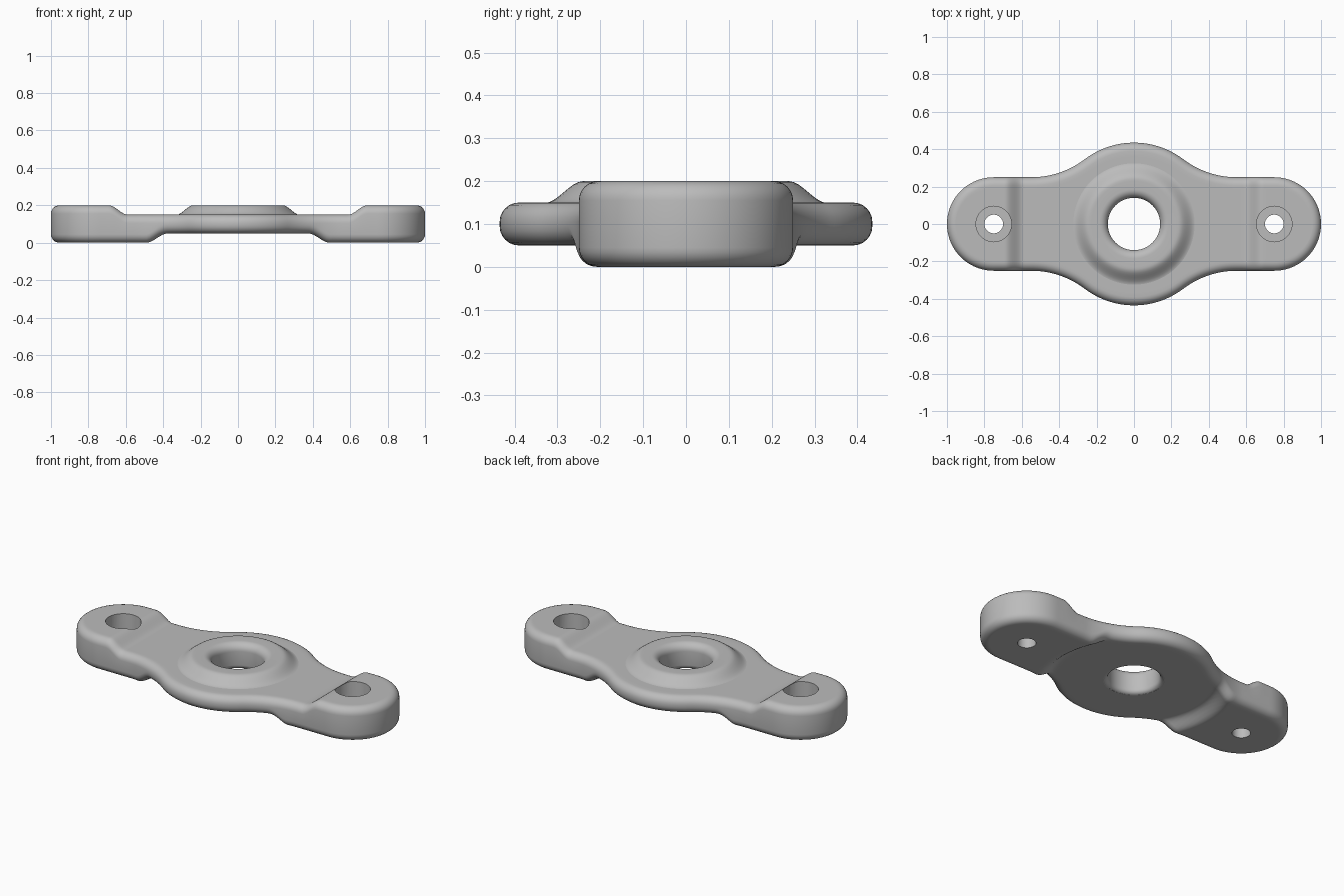
import bpy, bmesh
from math import sin, cos, pi, hypot, atan2, radians

if "Cube" in bpy.data.objects:
    bpy.data.objects.remove(bpy.data.objects["Cube"], do_unlink=True)

EDGE = 0.045          # rounding of the outer edges
END_X, END_R = 0.75, 0.25
HUB_R = 0.435
FIL_X, FIL_R = 0.55, 0.475   # concave blend between arm and hub

grey = bpy.data.materials.new("plain grey")
grey.use_nodes = True
grey.diffuse_color = (0.5, 0.5, 0.5, 1)
grey.node_tree.nodes["Principled BSDF"].inputs["Base Color"].default_value = (0.5, 0.5, 0.5, 1)


def ease(a, b, t):
    t = min(max((t - a) / (b - a), 0), 1)
    return t * t * (3 - 2 * t)


def top_z(x, y):
    return 0.15 + 0.05 * ease(0.59, 0.69, abs(x))


def bottom_z(x, y):
    return 0.05 - 0.05 * ease(0.44, 0.53, hypot(x, y))


def make_object(name, bm):
    bmesh.ops.remove_doubles(bm, verts=bm.verts, dist=1e-5)
    bmesh.ops.recalc_face_normals(bm, faces=bm.faces)
    mesh = bpy.data.meshes.new(name)
    bm.to_mesh(mesh)
    bm.free()
    mesh.materials.append(grey)
    ob = bpy.data.objects.new(name, mesh)
    bpy.context.collection.objects.link(ob)
    return ob


def bridge(bm, rows, closed):
    for a, b in zip(rows, rows[1:]):
        n = len(a)
        for j in range(n if closed else n - 1):
            k = (j + 1) % n
            bm.faces.new((a[j], a[k], b[k], b[j]))


def lathe(name, profile, x=0, closed=True, segs=64):
    """Spin (radius, z) points about a vertical axis."""
    bm = bmesh.new()
    rows = [[bm.verts.new((x + r * cos(2 * pi * s / segs), r * sin(2 * pi * s / segs), z))
             for r, z in profile] for s in range(segs)]
    bridge(bm, rows + rows[:1], False)
    if closed:
        for end in (0, -1):
            bm.faces.new([row[end] for row in rows])
    return make_object(name, bm)


def smooth(ob):
    bpy.ops.object.select_all(action="DESELECT")
    ob.select_set(True)
    bpy.context.view_layer.objects.active = ob
    bpy.ops.object.shade_smooth_by_angle(angle=radians(35))


# Quarter outline: (x, y, normal angle) from the end tip to the middle
quarter = []
for i in range(18):
    a = pi / 2 * i / 18
    quarter.append((END_X + END_R * cos(a), END_R * sin(a), a))
for i in range(18):
    quarter.append((END_X + (FIL_X - END_X) * i / 18, END_R, pi / 2))
cy = END_R + FIL_R
hub_a = atan2(cy, FIL_X)
for i in range(20):
    a = pi / 2 + (hub_a - pi / 2) * i / 20
    quarter.append((FIL_X - FIL_R * cos(a), cy - FIL_R * sin(a), a))
for i in range(13):
    a = hub_a + (pi / 2 - hub_a) * i / 12
    quarter.append((HUB_R * cos(a), HUB_R * sin(a), a))
outline = quarter + [(-x, y, pi - a) for x, y, a in quarter[-2::-1]]

# Plate body: rounded cross-sections lofted along the outline
COLS, CORNER = 28, 6
bm = bmesh.new()
rows = []
for px, py, a in outline:
    nx, ny = cos(a), sin(a)
    ix, iy = px - nx * EDGE, max(py - ny * EDGE, 0)
    zt, zb = top_z(ix, iy), bottom_z(ix, iy)
    side = []
    for k in range(1, CORNER + 1):
        t = pi / 2 * k / CORNER
        out, drop = EDGE * sin(t), EDGE * (1 - cos(t))
        side.append((ix + nx * out, iy + ny * out, drop))
    down = [(x, y, zt - d) for x, y, d in side] + [(x, y, zb + d) for x, y, d in side[::-1]]
    across = [iy * (1 - 2 * c / COLS) for c in range(COLS + 1)]
    loop = [(ix, y, top_z(ix, y)) for y in across]
    loop += [(x, -y, z) for x, y, z in down]
    loop += [(ix, y, bottom_z(ix, y)) for y in across[::-1]]
    loop += down[::-1]
    rows.append([bm.verts.new(p) for p in loop])
bridge(bm, rows, True)
body = make_object("plate_body", bm)

# Centre bore and stepped screw holes
cutters = [lathe("bore_cutter", [(0.16, -0.1), (0.16, 0.3)])]
for s in (1, -1):
    cutters.append(lathe("screw_cutter", [(0.05, -0.1), (0.05, 0.1), (0.095, 0.1), (0.095, 0.3)],
                         x=s * END_X, segs=40))
bpy.context.view_layer.objects.active = body
for cutter in cutters:
    cutter.hide_render = True
    mod = body.modifiers.new("hole", "BOOLEAN")
    mod.operation, mod.solver, mod.object = "DIFFERENCE", "EXACT", cutter
    bpy.ops.object.modifier_apply(modifier=mod.name)
    bpy.data.objects.remove(cutter, do_unlink=True)
smooth(body)

# Raised hub ring with its rounded bore
profile = []
for i in range(11):
    r = 0.34 - 0.11 * i / 10
    profile.append((r, 0.149 + 0.051 * ease(0.33, 0.24, r)))
for i in range(9):
    t = pi / 2 * i / 8
    profile.append((0.185 - 0.045 * sin(t), 0.155 + 0.045 * cos(t)))
for i in range(5):
    t = pi / 2 * i / 4
    profile.append((0.165 - 0.025 * cos(t), 0.075 - 0.0255 * sin(t)))
hub = lathe("hub_ring", profile, closed=False, segs=72)
smooth(hub)
